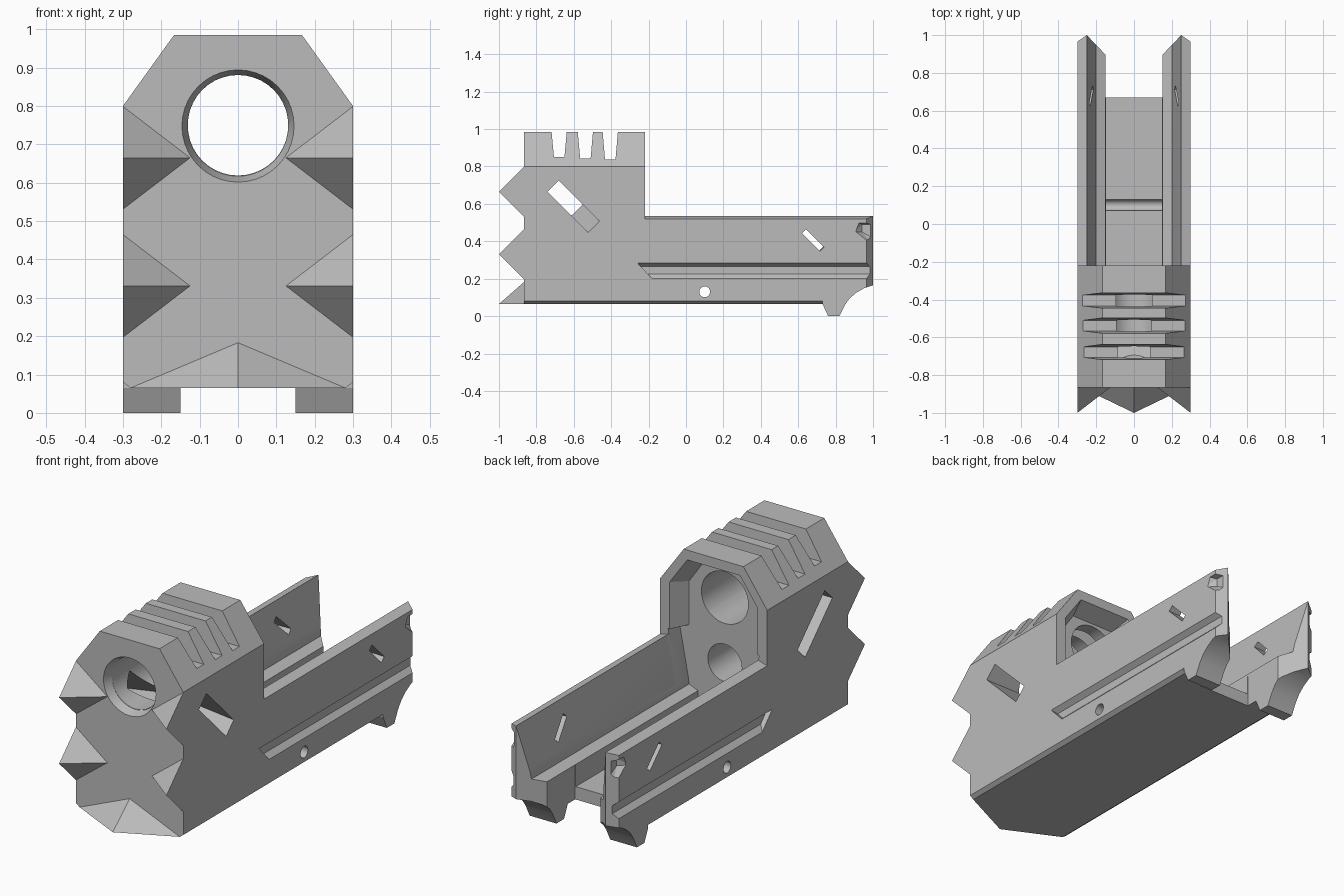
import bpy, bmesh, math
from mathutils import Vector

cube = bpy.data.objects.get("Cube")
if cube:
    bpy.data.objects.remove(cube, do_unlink=True)

grey = bpy.data.materials.new("plain grey")
grey.use_nodes = True
grey.diffuse_color = (0.5, 0.5, 0.5, 1)
grey.node_tree.nodes["Principled BSDF"].inputs["Base Color"].default_value = (0.5, 0.5, 0.5, 1)


def finish(name, bm):
    bmesh.ops.recalc_face_normals(bm, faces=bm.faces)
    mesh = bpy.data.meshes.new(name)
    bm.to_mesh(mesh)
    bm.free()
    obj = bpy.data.objects.new(name, mesh)
    bpy.context.collection.objects.link(obj)
    mesh.materials.append(grey)
    return obj


def hull(name, points):
    bm = bmesh.new()
    for p in points:
        bm.verts.new(p)
    bmesh.ops.convex_hull(bm, input=bm.verts)
    return finish(name, bm)


def prism(name, profile, axis, start, end):
    """Extrude a 2D profile: (y, z) along x, or (x, z) along y."""
    bm = bmesh.new()
    place = (lambda a, b: (start, a, b)) if axis == "x" else (lambda a, b: (a, start, b))
    face = bm.faces.new([bm.verts.new(place(a, b)) for a, b in profile])
    moved = bmesh.ops.extrude_face_region(bm, geom=[face])["geom"]
    step = Vector((end - start, 0, 0)) if axis == "x" else Vector((0, end - start, 0))
    bmesh.ops.translate(bm, vec=step, verts=[v for v in moved if isinstance(v, bmesh.types.BMVert)])
    return finish(name, bm)


def round_bar(name, axis, centre, r1, r2, length, sides=40):
    bm = bmesh.new()
    bmesh.ops.create_cone(bm, cap_ends=True, segments=sides, radius1=r1, radius2=r2, depth=length)
    obj = finish(name, bm)
    turn = (0, math.pi / 2, 0) if axis == "x" else (-math.pi / 2, 0, 0)
    obj.rotation_euler = turn
    obj.location = centre
    return obj


def combine(tool, operation="DIFFERENCE"):
    tool.hide_render = True
    bpy.context.view_layer.update()
    mod = housing.modifiers.new("shape", "BOOLEAN")
    mod.operation, mod.solver, mod.object = operation, "EXACT", tool
    bpy.context.view_layer.objects.active = housing
    bpy.ops.object.modifier_apply(modifier=mod.name)
    bpy.data.objects.remove(tool, do_unlink=True)


def mirrored(half):
    return half + [(-x, z) for x, z in reversed(half)]


# Front block with chamfered top
housing = prism("housing", mirrored([(0.28, 0.065), (0.3, 0.08), (0.3, 0.8), (0.167, 0.985)]),
                "y", -0.865, -0.22)

# Long tray with the rear feet
side = [(-0.4, 0.065), (0.73, 0.065), (0.76, 0), (0.82, 0), (0.85, 0.06), (0.875, 0.095),
        (0.91, 0.125), (0.95, 0.148), (1, 0.165), (1, 0.535), (-0.4, 0.535)]
tray = prism("tray", side, "x", -0.3, 0.3)
combine(tray, "UNION")

# Pointed teeth on the front
def tooth(base, tip):
    root = [(x, -0.865, z) for x, z in base]
    combine(hull("tooth", root + [(x, -0.82, z) for x, z in base] + [tip]), "UNION")

for s in (-1, 1):
    for z in (0.665, 0.331):
        tooth([(s * 0.3, z + 0.134), (s * 0.3, z - 0.134), (s * 0.125, z)], (s * 0.3, -1, z))
tooth([(-0.28, 0.065), (0.28, 0.065), (0, 0.183)], (0, -1, 0.065))

# Open channel with inner ledges
channel = [(0.147, 0.13), (0.15, 0.24), (0.2, 0.26), (0.205, 0.3), (0.25, 0.535), (0.255, 0.56)]
combine(prism("channel", mirrored(channel), "y", -0.31, 1.1))
combine(prism("rear_gap", [(-0.15, -0.1), (0.15, -0.1), (0.15, 0.3), (-0.15, 0.3)], "y", 0.67, 1.1))

# Flared recess at the back of the block
mouth = mirrored([(0.2, 0.27), (0.25, 0.53), (0.25, 0.8), (0.15, 0.94)])
inner = mirrored([(0.19, 0.27), (0.2, 0.53), (0.2, 0.78), (0.12, 0.895)])
combine(hull("recess", [(x, -0.21, z) for x, z in mouth] + [(x, -0.27, z) for x, z in inner]
             + [(x, -0.31, z) for x, z in inner]))

# Upper through bore with a countersink, lower blind bore
combine(round_bar("upper_bore", "y", (0, -0.6, 0.75), 0.131, 0.131, 0.8))
combine(round_bar("countersink", "y", (0, -0.845, 0.748), 0.148, 0.131, 0.05))
combine(round_bar("lower_bore", "y", (0, -0.52, 0.42), 0.095, 0.095, 0.5))

# Cross slots on top
for y, floor in ((-0.678, 0.85), (-0.538, 0.843), (-0.405, 0.838)):
    combine(prism("top_slot", [(y - 0.028, floor), (y + 0.028, floor),
                               (y + 0.042, 1), (y - 0.042, 1)], "x", -0.4, 0.4))

# Cross pin hole
combine(round_bar("pin_hole", "x", (0, 0.1, 0.13), 0.029, 0.029, 0.8, 24))


def slanted_slot(s, y, z, wide, long, kept):
    """Diagonal side window that shortens toward the middle."""
    points = []
    for x, length in ((0.31, long), (0.14, kept), (-0.01, kept)):
        for w in (0, wide):
            for l in (0, length):
                points.append((s * x, y - w + l, z - w - l))
    combine(hull("side_window", points))


for s in (-1, 1):
    slanted_slot(s, -0.68, 0.725, 0.06, 0.22, 0.125)
    slanted_slot(s, 0.642, 0.465, 0.022, 0.097, 0.08)

    # Outer guide groove with a slanted front end
    groove = [(0.32, 0.285), (0.3, 0.285), (0.275, 0.265), (0.275, 0.225), (0.3, 0.2), (0.32, 0.2)]
    combine(hull("guide_groove", [(s * x, -0.26 + (0.285 - z) * 0.94, z) for x, z in groove]
                 + [(s * x, 1.05, z) for x, z in groove]))

    # Bevelled wall top, lower edge and rear ends
    lip = [(s * 0.25, 0.535), (s * 0.31, 0.517), (s * 0.31, 0.56), (s * 0.25, 0.56)]
    combine(prism("wall_top_bevel", lip, "y", -0.22, 1.1))
    edge = [(s * 0.28, 0.065), (s * 0.32, 0.095), (s * 0.32, 0.05), (s * 0.28, 0.05)]
    combine(prism("lower_bevel", edge, "y", -0.865, 0.73))
    outer_end = [(0.31, 0.958), (0.25, 1), (0.25, 1.1), (0.31, 1.1)]
    inner_end = [(0.14, 0.885), (0.25, 1), (0.25, 1.1), (0.14, 1.1)]
    for end in (outer_end, inner_end):
        combine(hull("rear_bevel", [(s * x, y, z) for x, y in end for z in (-0.1, 0.7)]))

    # Small scoop at the rear of each wall
    scoop = [(0.31, 0.9, 0.45), (0.31, 0.92, 0.5), (0.31, 1.05, 0.5), (0.31, 1.05, 0.33),
             (0.27, 0.94, 0.45), (0.27, 0.94, 0.49), (0.27, 1.05, 0.49), (0.27, 1.05, 0.39)]
    combine(hull("rear_scoop", [(s * x, y, z) for x, y, z in scoop]))

# Clean finish with crisp edges
housing.data.materials.clear()
housing.data.materials.append(grey)
for face in housing.data.polygons:
    face.material_index = 0
bpy.ops.object.select_all(action="DESELECT")
housing.select_set(True)
bpy.context.view_layer.objects.active = housing
bpy.ops.object.shade_smooth_by_angle(angle=math.radians(20))
